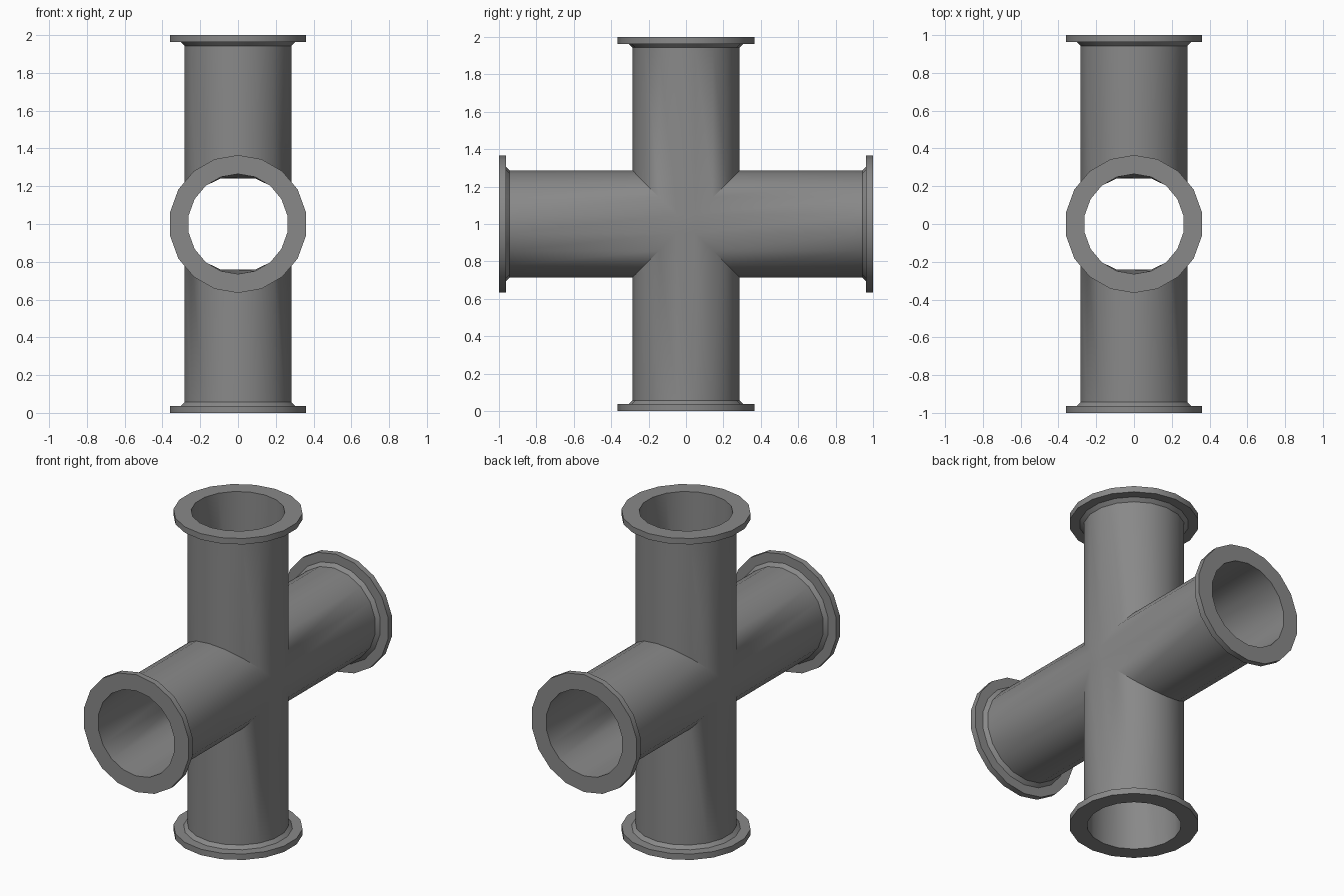
import bpy, bmesh, math
from mathutils import Matrix, Vector

cube = bpy.data.objects.get("Cube")
if cube:
    bpy.data.objects.remove(cube, do_unlink=True)

SIDES = 18
PIPE, BORE, FLANGE = 0.287, 0.265, 0.365
BORE_CLIP = 0.242          # the bore narrows slightly where the pipes cross

steel = bpy.data.materials.new("steel grey")
steel.use_nodes = True
grey = (0.25, 0.25, 0.25, 1)
steel.diffuse_color = grey
steel.node_tree.nodes["Principled BSDF"].inputs["Base Color"].default_value = grey

# Radius and distance from the crossing, from the outer wall round to the bore
PROFILE = [(PIPE, 0.943), (0.308, 0.963), (FLANGE, 0.963), (FLANGE, 1), (BORE, 1)]
ANGLES = [math.tau * i / SIDES for i in range(SIDES)]


def ring(radius, height):
    return [Vector((radius * math.sin(a), radius * math.cos(a), height)) for a in ANGLES]


def mitre(radius, clip):
    """Ring where one arm meets its two neighbours at 45 degrees."""
    points = ring(radius, 0)
    for p in points:
        p.y = max(-clip, min(clip, p.y))
        p.z = abs(p.y)
    return points


bm = bmesh.new()

# Four flanged hollow arms around the x axis
for turn in range(4):
    spin = Matrix.Rotation(turn * math.pi / 2, 3, 'X')
    rings = [mitre(PIPE, PIPE)] + [ring(*p) for p in PROFILE] + [mitre(BORE, BORE_CLIP)]
    loops = [[bm.verts.new(spin @ p) for p in points] for points in rings]
    for a, b in zip(loops, loops[1:]):
        for i in range(SIDES):
            j = (i + 1) % SIDES
            bm.faces.new((a[i], a[j], b[j], b[i]))
bmesh.ops.remove_doubles(bm, verts=bm.verts, dist=0.0005)

# Close the flat squares on both sides of the crossing
bmesh.ops.holes_fill(bm, edges=[e for e in bm.edges if e.is_boundary], sides=4)
bmesh.ops.recalc_face_normals(bm, faces=bm.faces)
bmesh.ops.translate(bm, verts=bm.verts, vec=(0, 0, 1))

mesh = bpy.data.meshes.new("cross_pipe")
bm.to_mesh(mesh)
bm.free()
mesh.materials.append(steel)
pipe = bpy.data.objects.new("cross_pipe", mesh)
bpy.context.collection.objects.link(pipe)

bpy.ops.object.select_all(action='DESELECT')
pipe.select_set(True)
bpy.context.view_layer.objects.active = pipe
bpy.ops.object.shade_smooth_by_angle(angle=math.radians(35))
